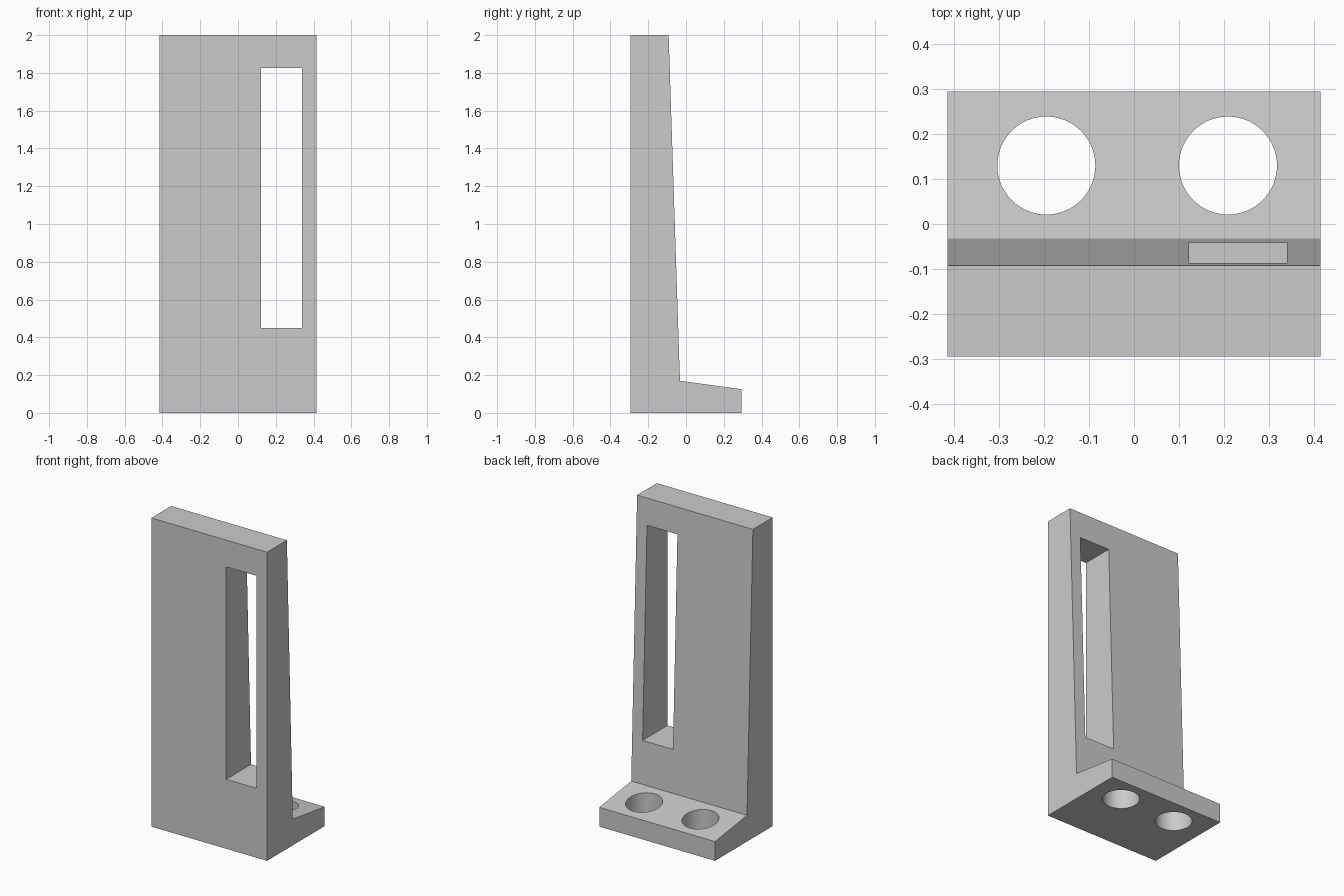
import bpy
import bmesh
from mathutils import Vector

default_cube = bpy.data.objects.get("Cube")
if default_cube:
    bpy.data.objects.remove(default_cube, do_unlink=True)

# Single plain grey
grey = bpy.data.materials.new("plain_grey")
grey.use_nodes = True
grey.diffuse_color = (0.6, 0.6, 0.6, 1)
grey.node_tree.nodes["Principled BSDF"].inputs["Base Color"].default_value = (0.6, 0.6, 0.6, 1)


def prism(name, outline, offset):
    """Extrude a closed outline along the offset vector."""
    bm = bmesh.new()
    face = bm.faces.new([bm.verts.new(p) for p in outline])
    extruded = bmesh.ops.extrude_face_region(bm, geom=[face])["geom"]
    moved = [v for v in extruded if isinstance(v, bmesh.types.BMVert)]
    bmesh.ops.translate(bm, verts=moved, vec=Vector(offset))
    bmesh.ops.recalc_face_normals(bm, faces=bm.faces)
    mesh = bpy.data.meshes.new(name)
    bm.to_mesh(mesh)
    bm.free()
    mesh.materials.append(grey)
    obj = bpy.data.objects.new(name, mesh)
    bpy.context.collection.objects.link(obj)
    return obj


# L-shaped bracket: tapered upright plate and sloped foot
half_width = 0.415
profile = [(-0.295, 0), (0.295, 0), (0.295, 0.125),
           (-0.032, 0.17), (-0.092, 2), (-0.295, 2)]
bracket = prism("bracket", [(-half_width, y, z) for y, z in profile],
                (2 * half_width, 0, 0))

# Slot through the upright
left, right, low, high = 0.122, 0.34, 0.45, 1.827
cutters = [prism("slot_cutter",
                 [(left, -0.5, low), (right, -0.5, low),
                  (right, -0.5, high), (left, -0.5, high)], (0, 1, 0))]

# Two round bolt holes through the foot
for name, x in (("right_hole_cutter", -0.195), ("left_hole_cutter", 0.209)):
    bpy.ops.mesh.primitive_cylinder_add(vertices=64, radius=0.109, depth=0.8,
                                        location=(x, 0.13, 0))
    cutter = bpy.context.object
    cutter.name = name
    cutter.data.materials.append(grey)
    cutters.append(cutter)

# Cut the openings, then discard the cutters
bpy.ops.object.select_all(action='DESELECT')
bpy.context.view_layer.objects.active = bracket
bracket.select_set(True)
for cutter in cutters:
    cutter.hide_render = True
    cut = bracket.modifiers.new(cutter.name, 'BOOLEAN')
    cut.operation = 'DIFFERENCE'
    cut.solver = 'EXACT'
    cut.object = cutter
    bpy.ops.object.modifier_apply(modifier=cut.name)
    bpy.data.objects.remove(cutter, do_unlink=True)

bpy.ops.object.shade_smooth_by_angle(angle=0.5)
